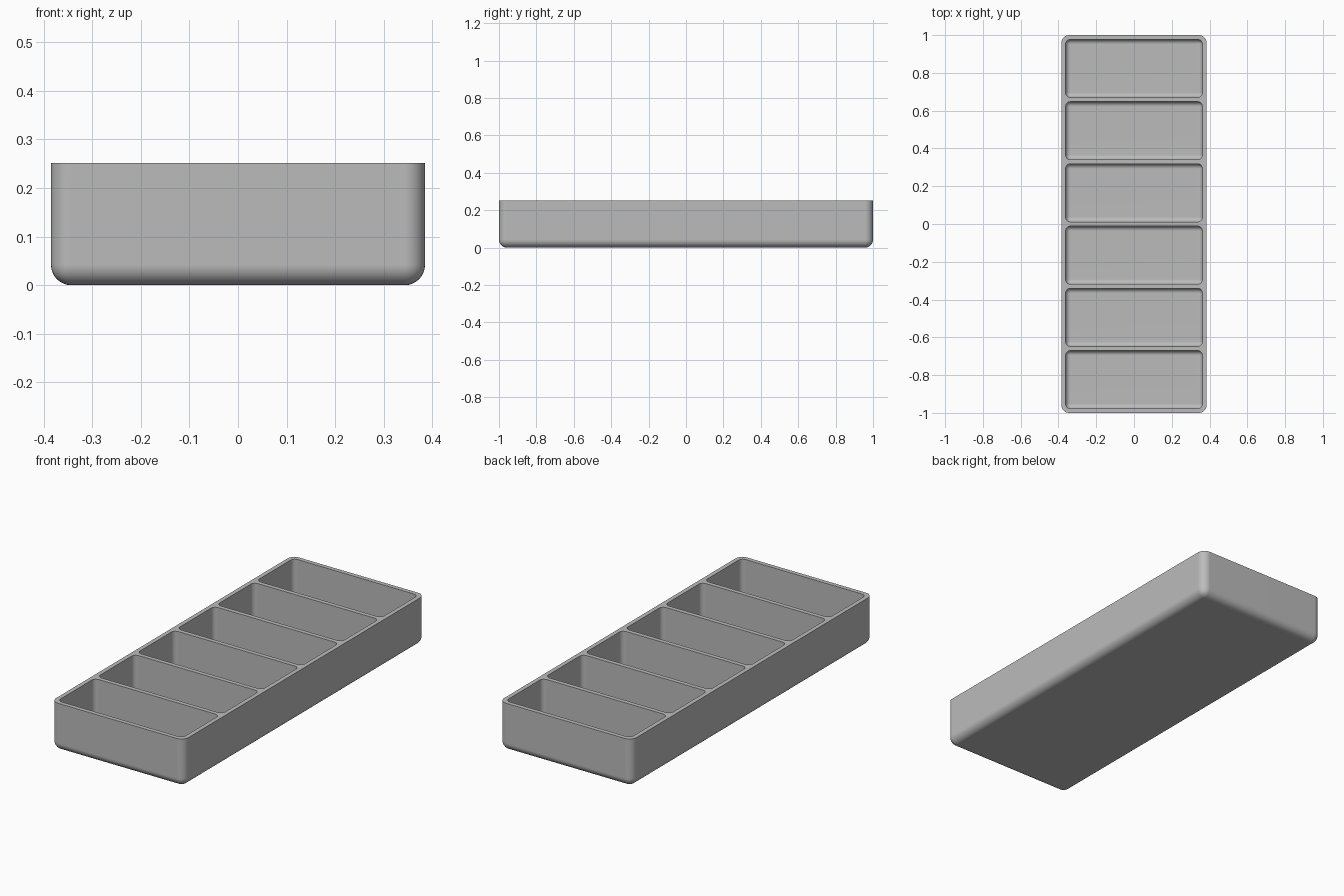
import bpy
import bmesh
from mathutils import Matrix

WIDTH, LENGTH, HEIGHT = 0.77, 2.0, 0.252
WALL, FLOOR, COUNT = 0.023, 0.023, 6
OUTER_RADIUS, INNER_RADIUS = 0.042, 0.025

if "Cube" in bpy.data.objects:
    bpy.data.objects.remove(bpy.data.objects["Cube"])


def add_tub(bm, size, centre_y, bottom, radius):
    """Box with rounded upright and bottom edges and a sharp top."""
    part = bmesh.new()
    bmesh.ops.create_cube(part, size=1)
    bmesh.ops.scale(part, vec=size, verts=part.verts)
    bmesh.ops.translate(part, vec=(0, centre_y, bottom + size[2] / 2), verts=part.verts)
    middle = bottom + size[2] / 2
    rounded = [e for e in part.edges if min(v.co.z for v in e.verts) < middle]
    bmesh.ops.bevel(part, geom=rounded, offset=radius, segments=8,
                    profile=0.5, affect='EDGES', clamp_overlap=True)
    mesh = bpy.data.meshes.new("part")
    part.to_mesh(mesh)
    part.free()
    bm.from_mesh(mesh)
    bpy.data.meshes.remove(mesh)


def make_object(name, bm):
    bmesh.ops.recalc_face_normals(bm, faces=bm.faces)
    mesh = bpy.data.meshes.new(name)
    bm.to_mesh(mesh)
    bm.free()
    obj = bpy.data.objects.new(name, mesh)
    bpy.context.collection.objects.link(obj)
    return obj


grey = bpy.data.materials.new("light_grey")
grey.use_nodes = True
colour = (0.5, 0.5, 0.5, 1)
grey.diffuse_color = colour
grey.node_tree.nodes["Principled BSDF"].inputs["Base Color"].default_value = colour

# Outer body
body = bmesh.new()
add_tub(body, (WIDTH, LENGTH, HEIGHT), 0, 0, OUTER_RADIUS)
tray = make_object("compartment_tray", body)
tray.data.materials.append(grey)

# Row of compartments
pitch = (LENGTH - WALL) / COUNT
pockets = bmesh.new()
for i in range(COUNT):
    y = (i - (COUNT - 1) / 2) * pitch
    add_tub(pockets, (WIDTH - 2 * WALL, pitch - WALL, HEIGHT), y, FLOOR, INNER_RADIUS)
cutter = make_object("compartment_cutter", pockets)
cutter.data.materials.append(grey)
cutter.hide_render = True

# Hollow the body
cut = tray.modifiers.new("compartments", 'BOOLEAN')
cut.operation = 'DIFFERENCE'
cut.solver = 'EXACT'
cut.object = cutter
bpy.ops.object.select_all(action='DESELECT')
tray.select_set(True)
bpy.context.view_layer.objects.active = tray
bpy.ops.object.modifier_apply(modifier=cut.name)
bpy.data.objects.remove(cutter)

# Smooth rounded corners, crisp rim
bpy.ops.object.shade_smooth_by_angle(angle=0.6)
weighted = tray.modifiers.new("even_shading", 'WEIGHTED_NORMAL')
weighted.keep_sharp = True
